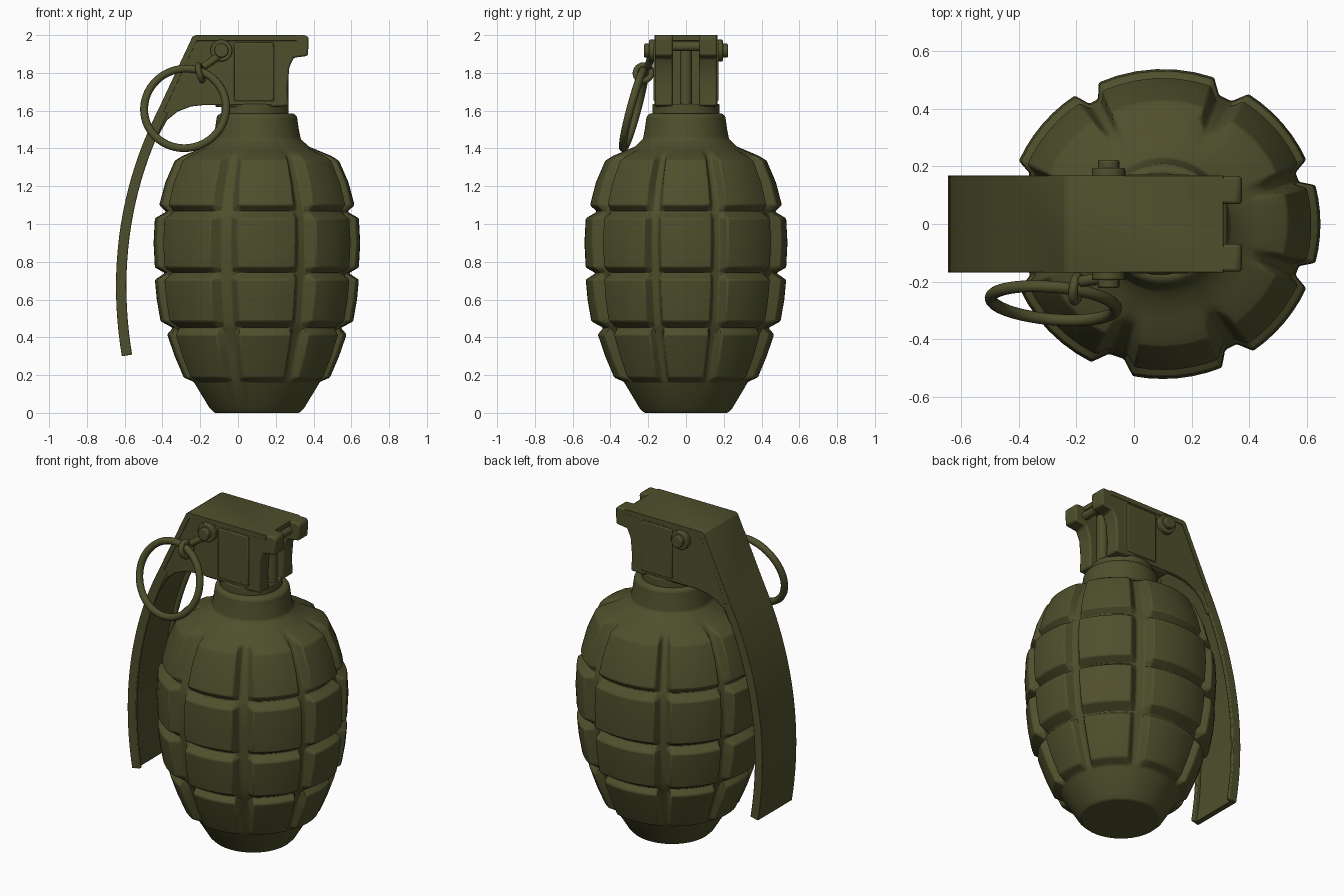
import bpy, bmesh, math
from mathutils import Vector
from mathutils.geometry import interpolate_bezier

if "Cube" in bpy.data.objects:
    bpy.data.objects.remove(bpy.data.objects["Cube"])

olive = bpy.data.materials.new("olive_green")
olive.diffuse_color = (0.078, 0.078, 0.026, 1)
olive.use_nodes = True
olive.node_tree.nodes["Principled BSDF"].inputs["Base Color"].default_value = olive.diffuse_color


def finish(ob, bevel=0.0, angle=35):
    ob.data.materials.clear()
    ob.data.materials.append(olive)
    bpy.ops.object.select_all(action='DESELECT')
    ob.select_set(True)
    bpy.context.view_layer.objects.active = ob
    bpy.ops.object.shade_smooth_by_angle(angle=math.radians(angle))
    if bevel:
        m = ob.modifiers.new("bevel", 'BEVEL')
        m.width, m.segments, m.limit_method = bevel, 2, 'ANGLE'
        m.angle_limit = math.radians(28)
    return ob


def from_bmesh(name, bm, bevel=0.0, angle=35):
    bmesh.ops.recalc_face_normals(bm, faces=bm.faces)
    me = bpy.data.meshes.new(name)
    bm.to_mesh(me)
    bm.free()
    ob = bpy.data.objects.new(name, me)
    bpy.context.collection.objects.link(ob)
    return finish(ob, bevel, angle)


def prism(name, pts, y0, y1, bevel=0.006):
    """Side outline (x, z) extruded between two y values."""
    bm = bmesh.new()
    a = [bm.verts.new((x, y0, z)) for x, z in pts]
    b = [bm.verts.new((x, y1, z)) for x, z in pts]
    bm.faces.new(a)
    bm.faces.new(b[::-1])
    n = len(pts)
    for i in range(n):
        j = (i + 1) % n
        bm.faces.new((a[i], b[i], b[j], a[j]))
    return from_bmesh(name, bm, bevel)


def rod(name, p, q, r, sides=24, bevel=0.006):
    p, q = Vector(p), Vector(q)
    bpy.ops.mesh.primitive_cylinder_add(vertices=sides, radius=r, depth=(q - p).length,
                                        location=(p + q) / 2,
                                        rotation=(q - p).to_track_quat('Z', 'Y').to_euler())
    bpy.context.object.name = name
    return finish(bpy.context.object, bevel)


def torus(name, loc, rot, R, r):
    bpy.ops.mesh.primitive_torus_add(major_radius=R, minor_radius=r, major_segments=56,
                                     minor_segments=12, location=loc,
                                     rotation=[math.radians(a) for a in rot])
    bpy.context.object.name = name
    return finish(bpy.context.object)


# Body: z, groove radius, block radius
profile = [(0, .225, .225), (.025, .25, .25), (.165, .335, .335), (.187, .345, .387),
           (.3, .39, .435), (.415, .425, .475), (.45, .445, .445), (.485, .455, .51),
           (.6, .475, .53), (.705, .485, .54), (.74, .487, .487), (.77, .49, .54),
           (.9, .495, .547), (1.03, .49, .54), (1.065, .48, .48), (1.10, .47, .517),
           (1.22, .43, .485), (1.335, .375, .435), (1.36, .36, .395), (1.385, .325, .335),
           (1.41, .275, .275), (1.45, .232, .232), (1.5, .222, .222), (1.57, .212, .212),
           (1.585, .195, .195)]
# Block columns: start and end angles in degrees (irregular casting)
cols = [(-14.5, 14.5), (24.5, 57), (71, 114), (124, 156), (165.5, 194.5),
        (204.5, 243), (259, 292), (305, 335.5)]
samples = []
for i, (a, b) in enumerate(cols):
    gap = cols[(i + 1) % 8][0] + (360 if i == 7 else 0) - b
    samples += [(a + (b - a) * k / 6, True) for k in range(7)]
    samples += [(b + gap * f, False) for f in (.3, .7)]
bm = bmesh.new()
rings = []
for z, rf, rb in profile:
    ring = []
    for ang, block in samples:
        r, t = (rb if block else rf), math.radians(ang)
        ring.append(bm.verts.new((.1 + r * math.cos(t), .983 * r * math.sin(t), z)))
    rings.append(ring)
n = len(samples)
for lo, hi in zip(rings, rings[1:]):
    for i in range(n):
        j = (i + 1) % n
        bm.faces.new((lo[i], lo[j], hi[j], hi[i]))
bm.faces.new(rings[0][::-1])
bm.faces.new(rings[-1])
from_bmesh("grooved_body", bm, .007, 32)

# Neck collar and fuze core
rod("neck_collar", (.09, 0, 1.56), (.09, 0, 1.635), .178, 40)
prism("fuze_core", [(-.12, 1.62), (.21, 1.62), (.21, 1.98), (-.12, 1.98)], -.15, .15)
rod("striker_post", (.235, 0, 1.62), (.235, 0, 1.93), .032)
rod("hinge_bar", (.3, -.1, 1.94), (.3, .1, 1.94), .025)
hook = [(.17, 1.62), (.268, 1.625), (.262, 1.72), (.272, 1.83), (.295, 1.88),
        (.37, 1.89), (.375, 1.985), (.36, 2.0), (.17, 2.0)]
for s, side in ((-1, "front"), (1, "back")):
    prism("hinge_hook_" + side, hook, s * .07, s * .165, .01)

# Safety lever: channel swept along its outer line
curve = interpolate_bezier(*[Vector((x, 0, z)) for x, z in
                             ((-.42, 1.61), (-.63, 1.2), (-.69, .75), (-.615, .3))], 22)
outer = [(.31, 2.0), (-.225, 2.0), (-.242, 1.99)] + [(p.x, p.z) for p in curve]


def band(path, thick):
    inner = []
    for i, (x, z) in enumerate(path):
        a, b = path[max(i - 1, 0)], path[min(i + 1, len(path) - 1)]
        d = Vector((b[0] - a[0], b[1] - a[1])).normalized()
        inner.append((x - d.y * thick, z + d.x * thick))
    return path + inner[::-1]


prism("lever_plate", band(outer, .03), -.168, .168)
cheek = [(.2, 1.99), (-.225, 1.99), (-.41, 1.61), (-.475, 1.48), (-.42, 1.47),
         (-.375, 1.55), (-.32, 1.595), (-.25, 1.622), (-.18, 1.63), (.2, 1.63)]
for s, side in ((-1, "front"), (1, "back")):
    prism("lever_rim_" + side, band(outer[3:], .055), s * .145, s * .168)
    prism("lever_cheek_" + side, cheek, s * .135, s * .164)
    prism("cheek_panel_" + side, [(-.02, 1.65), (.19, 1.65), (.19, 1.96), (-.02, 1.96)],
          s * .15, s * .172)

# Cross pin with stepped heads
rod("cross_pin", (-.088, -.222, 1.918), (-.088, .222, 1.918), .037)
rod("cross_pin_heads", (-.088, -.195, 1.918), (-.088, .195, 1.918), .058)

# Pull ring with its eye
torus("pull_ring", (-.28, -.275, 1.612), (75, 0, -5), .218, .021)
torus("ring_eye", (-.2, -.225, 1.80), (0, 75, -8), .042, .016)
rod("eye_shank", (-.185, -.2, 1.83), (-.1, -.185, 1.89), .02, 16)
